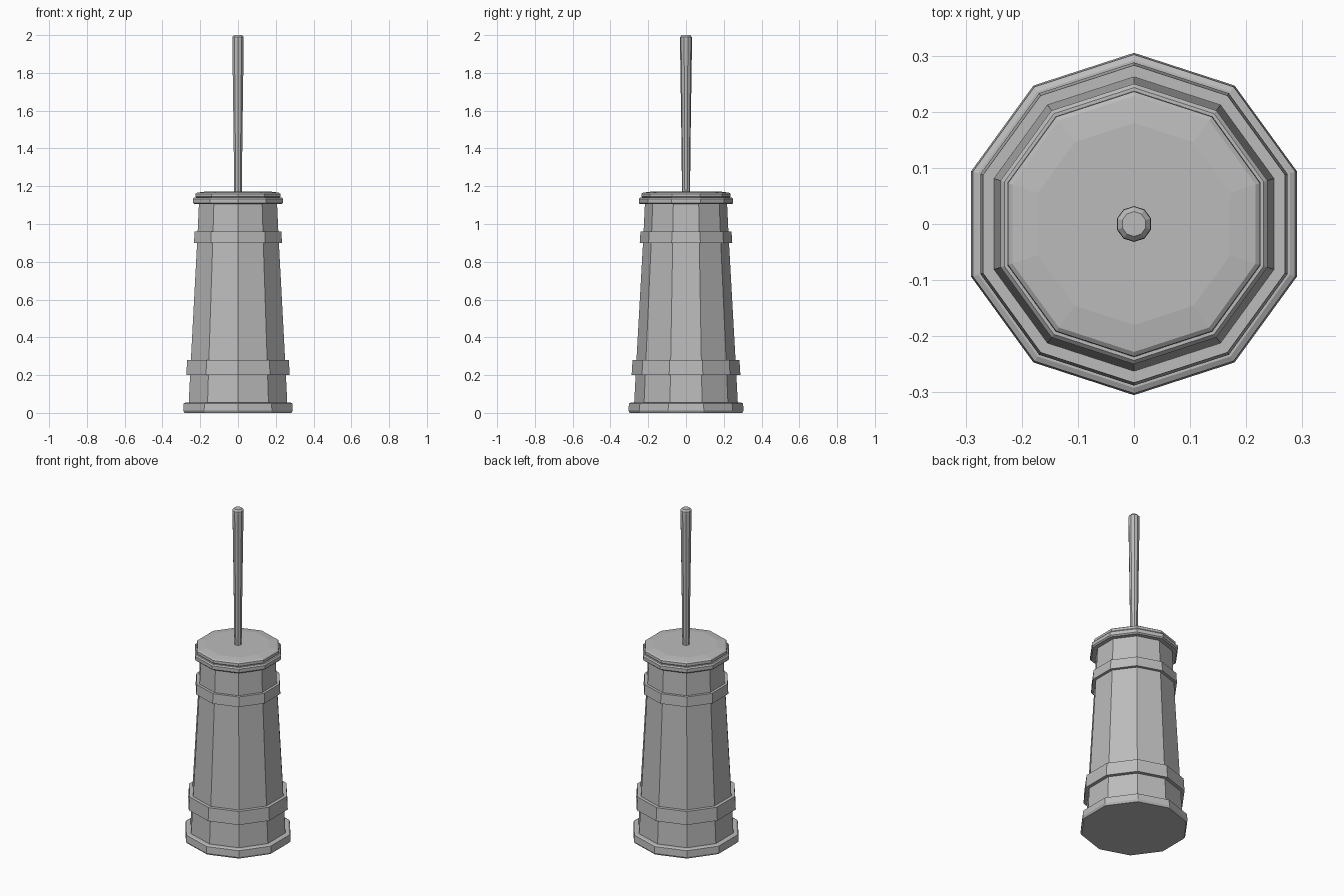
import bpy, bmesh, math

cube = bpy.data.objects.get("Cube")
if cube:
    bpy.data.objects.remove(cube, do_unlink=True)

SIDES = 10

grey = bpy.data.materials.new("plain grey")
grey.use_nodes = True
grey.diffuse_color = (0.5, 0.5, 0.5, 1)
grey.node_tree.nodes["Principled BSDF"].inputs["Base Color"].default_value = grey.diffuse_color


def lathe(name, profile, closed=False):
    """Turn a (radius, height) profile into a flat-faced ten-sided part."""
    bm = bmesh.new()
    rings = []
    for r, z in profile:
        angles = [math.tau * i / SIDES + math.pi / 2 for i in range(SIDES)]
        rings.append([bm.verts.new((r * math.cos(a), r * math.sin(a), z)) for a in angles])
    pairs = list(zip(rings, rings[1:]))
    if closed:
        pairs.append((rings[-1], rings[0]))
    else:
        bm.faces.new(rings[0])
        bm.faces.new(rings[-1])
    for low, high in pairs:
        for i in range(SIDES):
            j = (i + 1) % SIDES
            bm.faces.new((low[i], low[j], high[j], high[i]))
    bmesh.ops.recalc_face_normals(bm, faces=bm.faces)
    mesh = bpy.data.meshes.new(name)
    bm.to_mesh(mesh)
    bm.free()
    mesh.materials.append(grey)
    obj = bpy.data.objects.new(name, mesh)
    bpy.context.collection.objects.link(obj)
    return obj


def hoop(name, outer_low, outer_high, z_low, z_high, wall=0.035):
    """A band that wraps the tapered barrel."""
    return lathe(name, [(outer_low - wall, z_low), (outer_low, z_low),
                        (outer_high, z_high), (outer_high - wall, z_high)], closed=True)


# Foot and tapered barrel
lathe("base_foot", [(0.298, 0), (0.305, 0.012), (0.302, 0.05), (0.292, 0.055)])
lathe("barrel", [(0.275, 0.04), (0.264, 0.25), (0.226, 0.93), (0.217, 1.12)])

# Hoops around the barrel
hoop("lower_hoop", 0.288, 0.283, 0.2, 0.28)
hoop("upper_hoop", 0.245, 0.241, 0.9, 0.96)

# Stepped lid with a shallow raised top
lathe("lid_rim", [(0.243, 1.105), (0.25, 1.112), (0.25, 1.133), (0.243, 1.14)])
lathe("lid", [(0.228, 1.135), (0.237, 1.145), (0.236, 1.16), (0.228, 1.166), (0.18, 1.172)])

# Plunger handle, thicker towards the top
lathe("plunger_handle", [(0.021, 1.15), (0.025, 1.5), (0.032, 1.975), (0.031, 1.99), (0.022, 2.0)])
